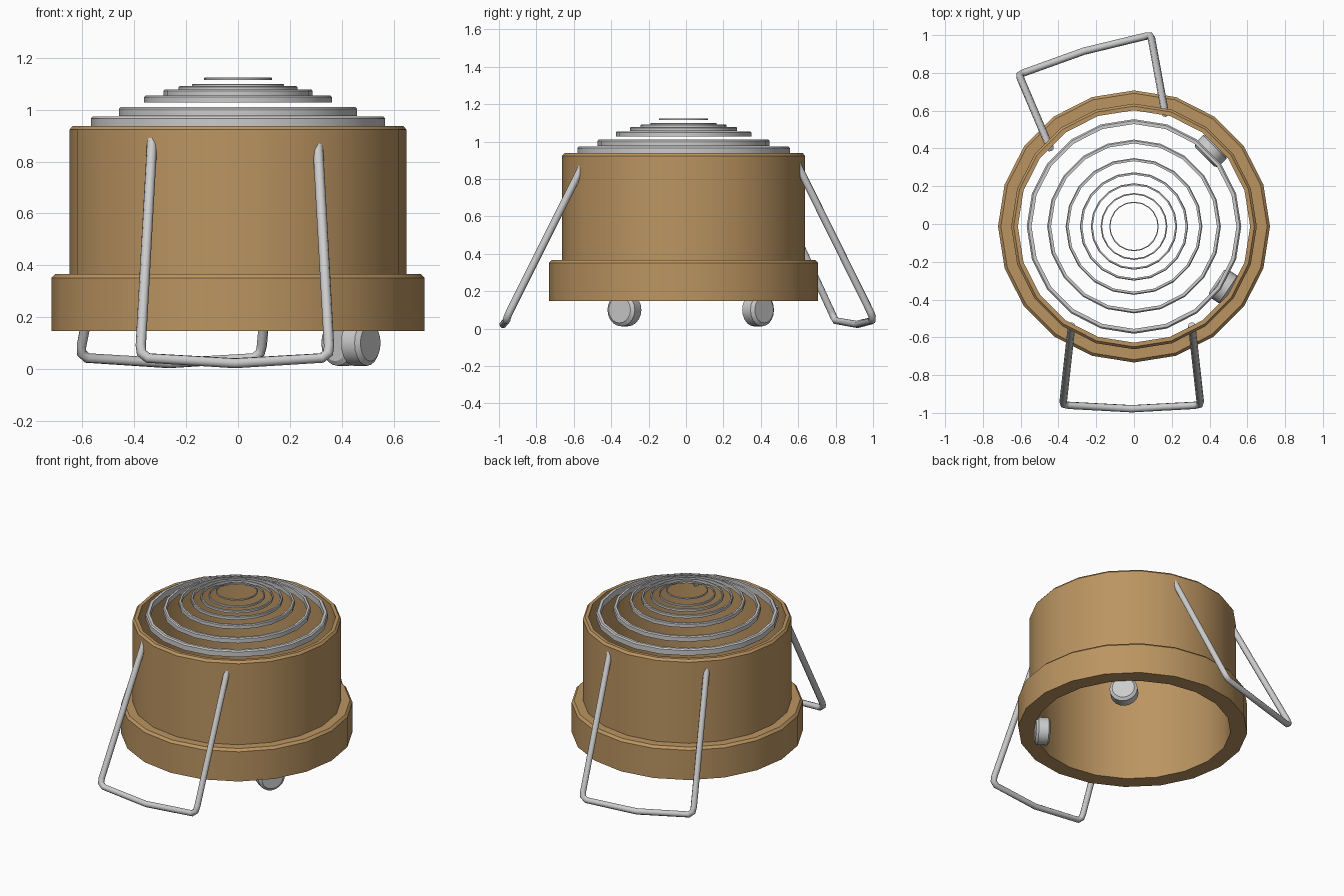
import bpy, math
from mathutils import Matrix, Vector

if "Cube" in bpy.data.objects:
    bpy.data.objects.remove(bpy.data.objects["Cube"])

SIDES = 20
CENTRE = Vector((0, -0.013, 0))

brown = bpy.data.materials.new("brown_shell")
brown.diffuse_color = (0.5, 0.3, 0.12, 1)
brown.use_nodes = True
brown.node_tree.nodes["Principled BSDF"].inputs["Base Color"].default_value = brown.diffuse_color


def add_object(name, verts, faces, matrix, mat=None):
    mesh = bpy.data.meshes.new(name)
    mesh.from_pydata(verts, [], faces)
    mesh.validate()
    obj = bpy.data.objects.new(name, mesh)
    bpy.context.collection.objects.link(obj)
    obj.matrix_world = matrix
    if mat:
        mesh.materials.append(mat)
    bpy.ops.object.select_all(action='DESELECT')
    obj.select_set(True)
    bpy.context.view_layer.objects.active = obj
    bpy.ops.object.shade_smooth_by_angle(angle=math.radians(30))
    return obj


def lathe(name, profile, matrix, mat=None, closed=True):
    """Spin an (r, z) profile, listed counter-clockwise, about local z."""
    n = len(profile)
    verts, faces = [], []
    for i in range(SIDES):
        a = math.tau * i / SIDES
        verts += [(r * math.cos(a), r * math.sin(a), z) for r, z in profile]
    for i in range(SIDES):
        j = (i + 1) % SIDES
        for k in range(n if closed else n - 1):
            m = (k + 1) % n
            faces.append((i * n + k, j * n + k, j * n + m, i * n + m))
    if not closed:  # cap both ends
        faces.append([i * n for i in reversed(range(SIDES))])
        faces.append([i * n + n - 1 for i in range(SIDES)])
    return add_object(name, verts, faces, matrix, mat)


base = Matrix.Translation(CENTRE)

# Open drum with a wider lower band
lathe("drum_shell", [(0.615, 0.147), (0.72, 0.147), (0.72, 0.351), (0.705, 0.367),
                     (0.65, 0.367), (0.65, 0.923), (0.637, 0.938), (0.615, 0.938)],
      base, brown)

# Concentric rings rising to the centre, each a scaled copy of the first
rings = [(0.568, 0.973), (0.46, 1.01), (0.362, 1.054), (0.287, 1.077),
         (0.229, 1.091), (0.177, 1.099), (0.131, 1.124)]
for i, (r, top) in enumerate(rings):
    h, t, b = 0.075 * r, 0.045 * r, 0.014 * r
    lathe(f"grille_ring_{i + 1}", [(r - t, top - h), (r, top - h), (r, top - b),
                                   (r - b, top), (r - t, top)], base)

# Bent wire legs
half = [(0.318, -0.525, 0.9), (0.363, -0.93, 0.09), (0.36, -0.942, 0.062),
        (0.335, -0.947, 0.042)]
path = [(-x, y, z) for x, y, z in half] + [(0, -0.965, 0.022)] + half[::-1]
for name, angle in (("front_leg", 0), ("back_leg", 196.7)):
    curve = bpy.data.curves.new(name, 'CURVE')
    curve.dimensions = '3D'
    curve.bevel_depth = 0.02
    curve.bevel_resolution = 2
    curve.use_fill_caps = True
    spline = curve.splines.new('POLY')
    spline.points.add(len(path) - 1)
    for p, (x, y, z) in zip(spline.points, path):
        p.co = (x - 0.012, y, z, 1)
    leg = bpy.data.objects.new(name, curve)
    bpy.context.collection.objects.link(leg)
    leg.matrix_world = base @ Matrix.Rotation(math.radians(angle), 4, 'Z')

# Short round feet lying radially under the right side
foot = [(0.07, 0.525), (0.088, 0.537), (0.088, 0.6), (0.07, 0.615)]
for name, angle in (("back_right_foot", 44.5), ("front_right_foot", -33.8)):
    m = (Matrix.Translation(CENTRE + Vector((0, 0, 0.1)))
         @ Matrix.Rotation(math.radians(angle), 4, 'Z')
         @ Matrix.Rotation(math.radians(90), 4, 'Y'))
    lathe(name, foot, m, closed=False)
